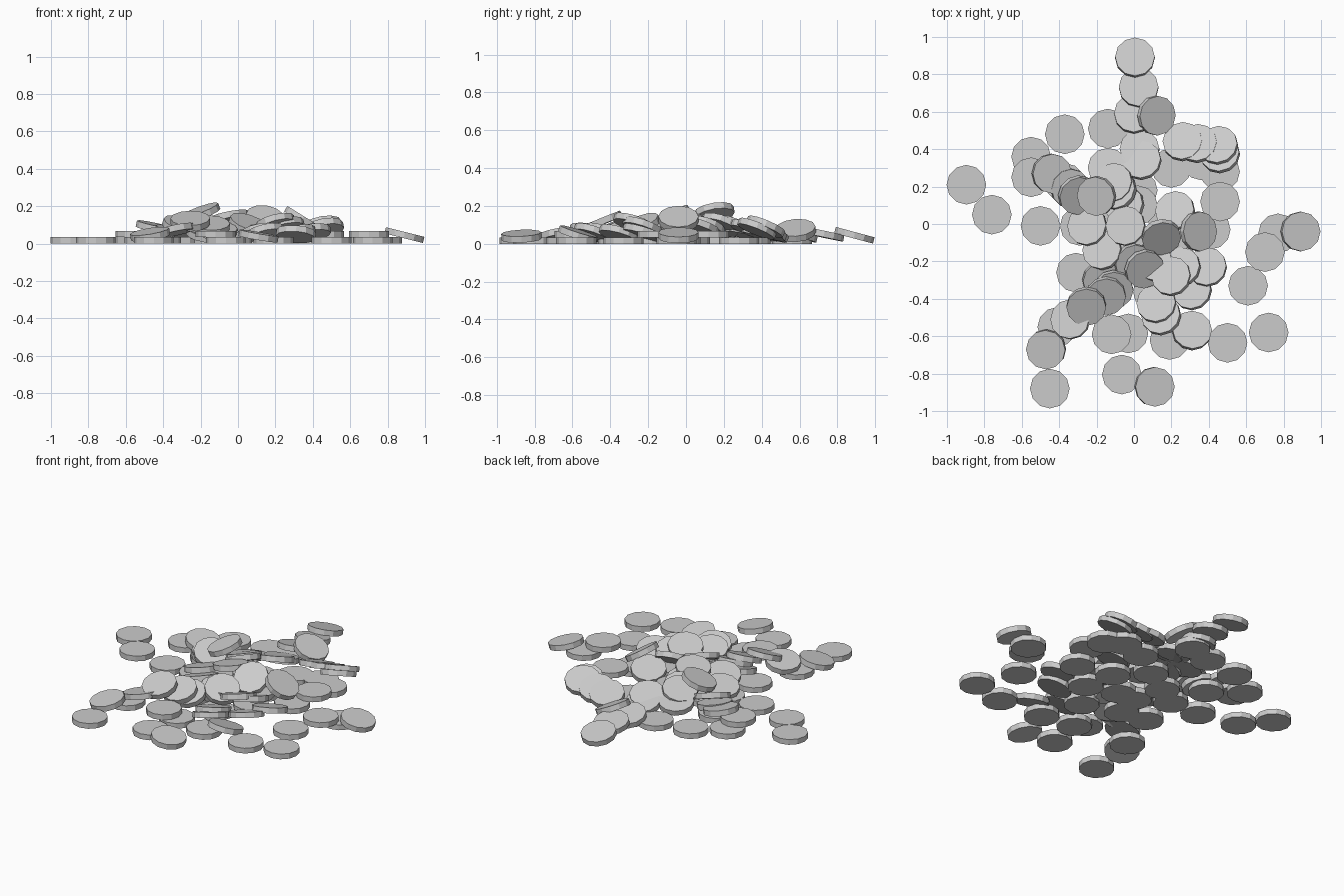
import bpy, bmesh, math
from mathutils import Vector, Matrix

cube = bpy.data.objects.get("Cube")
if cube:
    bpy.data.objects.remove(cube, do_unlink=True)

RADIUS, THICK, SIDES = 0.106, 0.034, 12

metal = bpy.data.materials.new("pale grey")
metal.use_nodes = True
GREY = (0.6, 0.6, 0.6, 1)
metal.diffuse_color = GREY
metal.node_tree.nodes["Principled BSDF"].inputs["Base Color"].default_value = GREY

# One disc shared by every coin
disc = bpy.data.meshes.new("coin_disc")
bm = bmesh.new()
bmesh.ops.create_cone(bm, cap_ends=True, segments=SIDES, radius1=RADIUS,
                      radius2=RADIUS, depth=THICK)
bm.to_mesh(disc)
bm.free()
disc.materials.append(metal)


def coin(name, x, y, z=0.0, tilt=0, heading=0):
    """Place a coin whose face leans by tilt degrees towards heading."""
    t, d = math.radians(tilt), math.radians(heading)
    face = Vector((math.sin(t) * math.cos(d), math.sin(t) * math.sin(d), math.cos(t)))
    lowest = RADIUS * math.sin(t) + THICK / 2 * math.cos(t)
    ob = bpy.data.objects.new(name, disc)
    turn = Vector((0, 0, 1)).rotation_difference(face).to_matrix().to_4x4()
    ob.matrix_world = Matrix.Translation((x, y, max(z, lowest))) @ turn
    bpy.context.collection.objects.link(ob)


# Coins lying flat on the ground
ground = [
    (-0.896, 0.21), (-0.76, 0.05), (-0.50, -0.01), (-0.37, 0.48), (-0.55, 0.36),
    (-0.14, 0.51), (0.46, 0.28), (0.20, 0.30), (0.41, -0.03), (0.77, -0.05),
    (0.61, -0.33), (0.72, -0.58), (0.50, -0.635), (0.19, -0.62), (-0.03, -0.585),
    (-0.065, -0.805), (-0.45, -0.88), (-0.41, -0.55), (-0.31, -0.26), (-0.29, -0.01),
    (-0.37, 0.22), (0.02, 0.56), (0.02, 0.18), (-0.15, 0.08), (0.18, 0.02),
    (0.02, -0.12), (0.22, -0.18), (0.10, -0.36), (-0.14, -0.28), (-0.10, -0.12),
    (0.36, 0.34),
]
for i, (x, y) in enumerate(ground, 1):
    coin(f"ground_coin_{i:02d}", x, y)

# Coins lying flat on other coins
stacked = [(0.70, -0.15), (-0.12, -0.59), (-0.55, 0.25), (0.46, 0.12),
           (0.02, 0.10), (0.19, -0.08)]
for i, (x, y) in enumerate(stacked, 1):
    coin(f"stacked_coin_{i:02d}", x, y, 1.5 * THICK)

# Leaning coins: x, y, centre height, tilt, heading
leaning_left = [
    (-0.44, 0.27, 0.085, 13, -20),
    (-0.34, 0.19, 0.06, 14, -30),
    (-0.30, 0.155, 0.09, 26, -50),
    (-0.20, 0.15, 0.165, 22, 205),
    (-0.25, -0.01, 0.07, 17, 140),
    (-0.17, -0.14, 0.08, 20, 140),
    (-0.17, -0.30, 0.05, 18, -60),
    (-0.11, -0.35, 0.07, 22, -80),
    (-0.15, -0.385, 0.095, 22, -85),
    (-0.255, -0.44, 0.12, 22, -92),
    (-0.34, -0.51, 0.07, 14, 150),
    (-0.47, -0.67, 0.05, 13, 225),
]
leaning_right = [
    (0.89, -0.04, 0.045, 14, 0),
    (0.26, 0.44, 0.06, 22, 110),
    (0.34, 0.43, 0.07, 24, 115),
    (0.45, 0.42, 0.09, 25, 115),
    (0.46, 0.375, 0.08, 24, 115),
    (0.345, -0.04, 0.13, 32, 0),
    (0.39, -0.23, 0.06, 18, 115),
    (0.31, -0.355, 0.05, 20, 130),
    (0.25, -0.23, 0.09, 22, 125),
    (0.20, -0.28, 0.11, 22, 130),
    (0.12, -0.425, 0.06, 20, 120),
    (0.145, -0.49, 0.05, 22, 125),
    (0.31, -0.57, 0.05, 18, 75),
    (0.11, -0.87, 0.04, 10, -15),
]
leaning_middle = [
    (0.005, 0.89, 0.045, 15, 90),
    (0.025, 0.73, 0.05, 12, 95),
    (0.00, 0.59, 0.05, 15, 100),
    (0.12, 0.58, 0.07, 26, -10),
    (0.03, 0.40, 0.05, 16, 100),
    (0.04, 0.34, 0.075, 22, 115),
    (-0.14, 0.30, 0.06, 14, 120),
    (-0.11, 0.22, 0.10, 22, 140),
    (-0.09, 0.18, 0.10, 28, 140),
    (-0.05, 0.10, 0.09, 25, 140),
    (-0.045, -0.01, 0.14, 14, 140),
    (0.22, 0.07, 0.09, 22, 125),
    (0.145, -0.07, 0.13, 36, -75),
    (0.10, -0.20, 0.06, 18, 120),
    (0.00, -0.21, 0.07, 22, -45),
    (0.055, -0.24, 0.10, 28, -50),
]
for group, coins in (("left", leaning_left), ("right", leaning_right),
                     ("middle", leaning_middle)):
    for i, place in enumerate(coins, 1):
        coin(f"leaning_coin_{group}_{i:02d}", *place)
